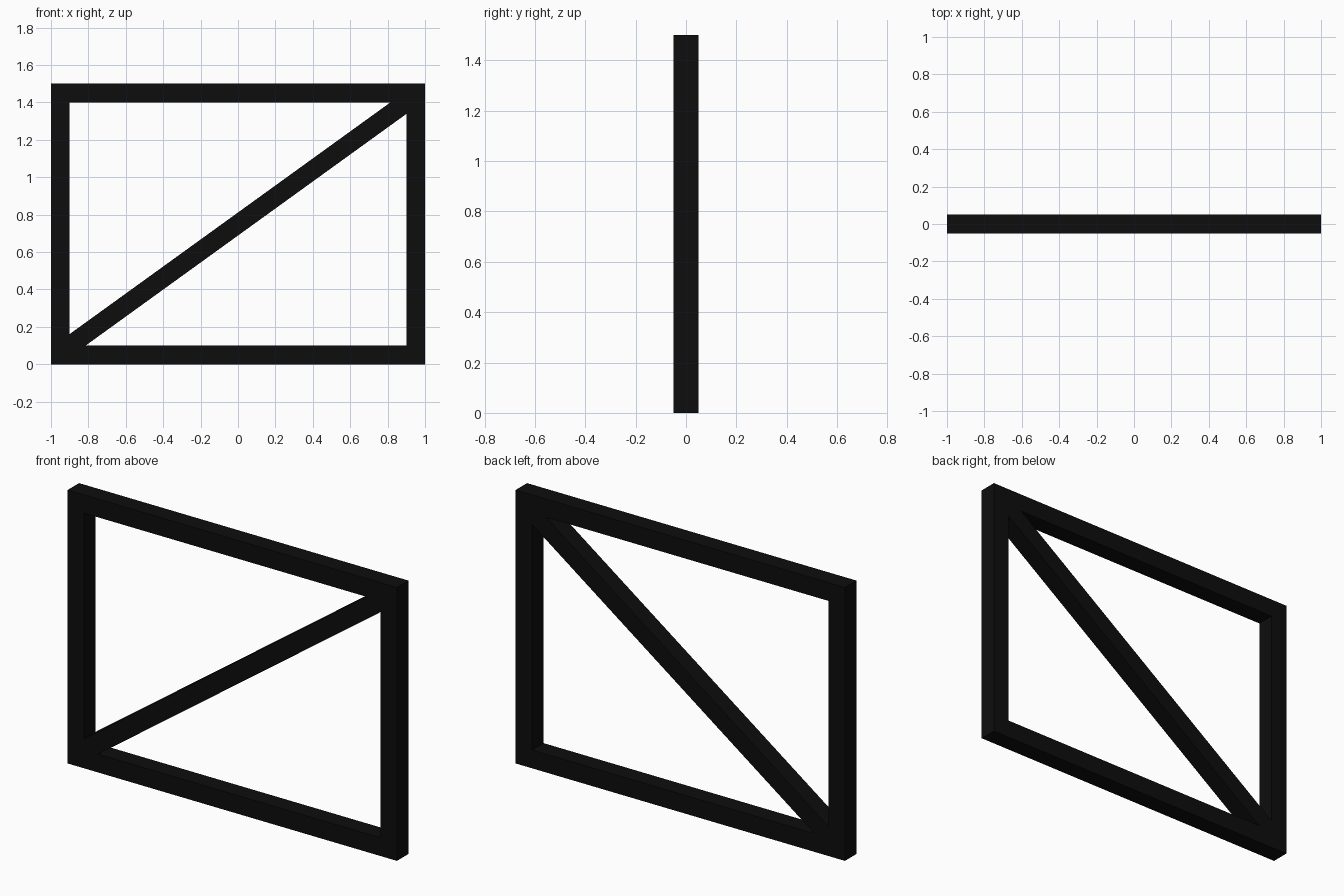
import bpy
from math import atan2, hypot

if "Cube" in bpy.data.objects:
    bpy.data.objects.remove(bpy.data.objects["Cube"])

W, H, T = 2.0, 1.5, 0.1   # overall width, height, bar thickness

black = bpy.data.materials.new("black_paint")
black.diffuse_color = (0.004, 0.004, 0.004, 1)
black.use_nodes = True
black.node_tree.nodes["Principled BSDF"].inputs["Base Color"].default_value = black.diffuse_color


def bar(name, loc, size, tilt=0.0):
    bpy.ops.mesh.primitive_cube_add(size=1, location=loc)
    ob = bpy.context.object
    ob.name = name
    ob.scale = size
    bpy.ops.object.transform_apply(location=False, rotation=False, scale=True)
    ob.rotation_euler = (0, tilt, 0)
    ob.data.materials.append(black)
    return ob


# upright posts
for side, s in (("left", -1), ("right", 1)):
    bar(side + "_post", (s * (W - T) / 2, 0, H / 2), (T, T, H))

# rails fitted between the posts
for level, z in (("bottom", T / 2), ("top", H - T / 2)):
    bar(level + "_rail", (0, 0, z), (W - 2 * T, T, T))

# diagonal brace between the inner corners
dx, dz = W - 2 * T, H - 2 * T
bar("diagonal_brace", (0, 0, H / 2), (hypot(dx, dz), T, T), -atan2(dz, dx))
